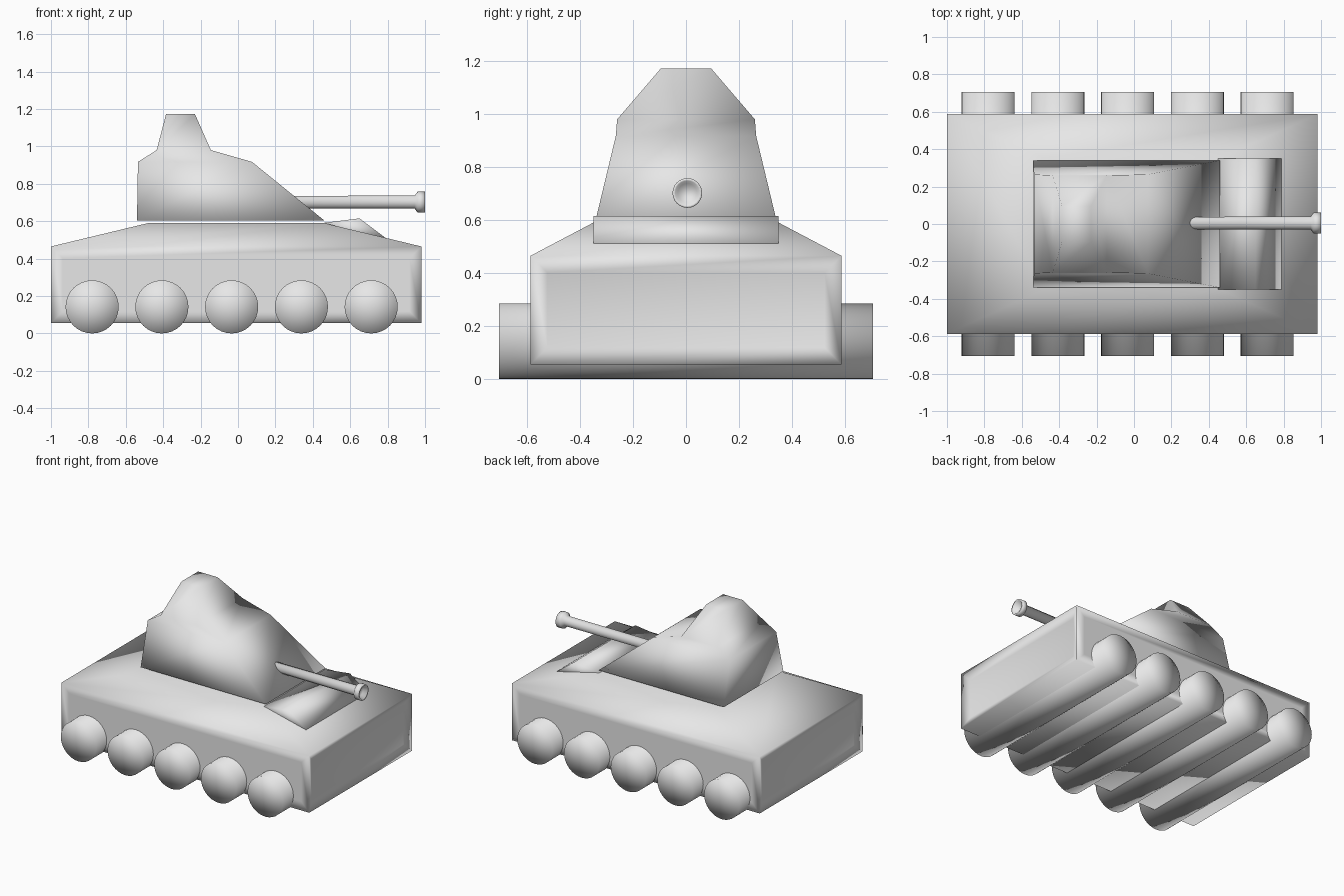
import bpy, bmesh, math

cube = bpy.data.objects.get("Cube")
if cube:
    bpy.data.objects.remove(cube, do_unlink=True)

grey = bpy.data.materials.new("plain_grey")
grey.use_nodes = True
colour = (0.8, 0.8, 0.8, 1)
grey.diffuse_color = colour
bsdf = next(n for n in grey.node_tree.nodes if n.type == 'BSDF_PRINCIPLED')
bsdf.inputs["Base Color"].default_value = colour


def finish(name, bm):
    """Turn a bmesh into a smooth grey object."""
    bmesh.ops.recalc_face_normals(bm, faces=bm.faces[:])
    for f in bm.faces:
        f.smooth = True
    mesh = bpy.data.meshes.new(name)
    bm.to_mesh(mesh)
    bm.free()
    mesh.materials.append(grey)
    obj = bpy.data.objects.new(name, mesh)
    bpy.context.collection.objects.link(obj)
    return obj


def loft(bm, rings):
    """Join rings of points with quads and cap both ends."""
    loops = [[bm.verts.new(p) for p in ring] for ring in rings]
    for a, b in zip(loops, loops[1:]):
        n = len(a)
        for i in range(n):
            j = (i + 1) % n
            bm.faces.new((a[i], a[j], b[j], b[i]))
    bm.faces.new(loops[0][::-1])
    bm.faces.new(loops[-1])
    bmesh.ops.recalc_face_normals(bm, faces=bm.faces[:])


def rect(x0, x1, y, z):
    return [(x0, -y, z), (x1, -y, z), (x1, y, z), (x0, y, z)]


# Hull: box with a sloping deck and bordered side panels
bm = bmesh.new()
loft(bm, [rect(-1, 0.98, 0.587, 0.055),
          rect(-1, 0.98, 0.587, 0.465),
          rect(-0.48, 0.46, 0.35, 0.59)])
for f in [f for f in bm.faces if abs(f.normal.z) < 0.1]:
    end = abs(f.normal.x) > 0.5
    bmesh.ops.inset_individual(bm, faces=[f], thickness=0.09,
                               depth=-0.025 if end else 0)
finish("hull", bm)

# Raised wedge on the front deck
bm = bmesh.new()
wedge = [(0.45, 0.59), (0.65, 0.615), (0.79, 0.51), (0.6, 0.5)]
loft(bm, [[(x, y, z) for x, z in wedge] for y in (-0.35, 0.35)])
finish("deck_wedge", bm)

# Turret: stacked rectangular sections
bm = bmesh.new()
loft(bm, [rect(-0.54, 0.46, 0.34, 0.605),
          rect(-0.535, 0.075, 0.265, 0.917),
          rect(-0.435, -0.145, 0.26, 0.98),
          rect(-0.385, -0.23, 0.095, 1.172)])
finish("turret", bm)

# Gun barrel: turned profile with a flared hollow muzzle
bm = bmesh.new()
profile = [(0.2, 0.033), (0.945, 0.035), (0.96, 0.056), (1.0, 0.056),
           (1.0, 0.046), (0.97, 0.036)]
sides = 24
loft(bm, [[(x, 0.005 + r * math.cos(math.tau * i / sides),
            0.702 + r * math.sin(math.tau * i / sides))
           for i in range(sides)] for x, r in profile])
finish("gun_barrel", bm)

# Rollers: full-width cylinders under the hull
for k in range(5):
    bm = bmesh.new()
    bmesh.ops.create_cone(bm, cap_ends=True, cap_tris=True, segments=32,
                          radius1=0.142, radius2=0.142, depth=1.41)
    roller = finish(f"roller_{k + 1}", bm)
    roller.rotation_euler.x = math.pi / 2
    roller.location = (-0.78 + k * 0.373, 0, 0.142)
